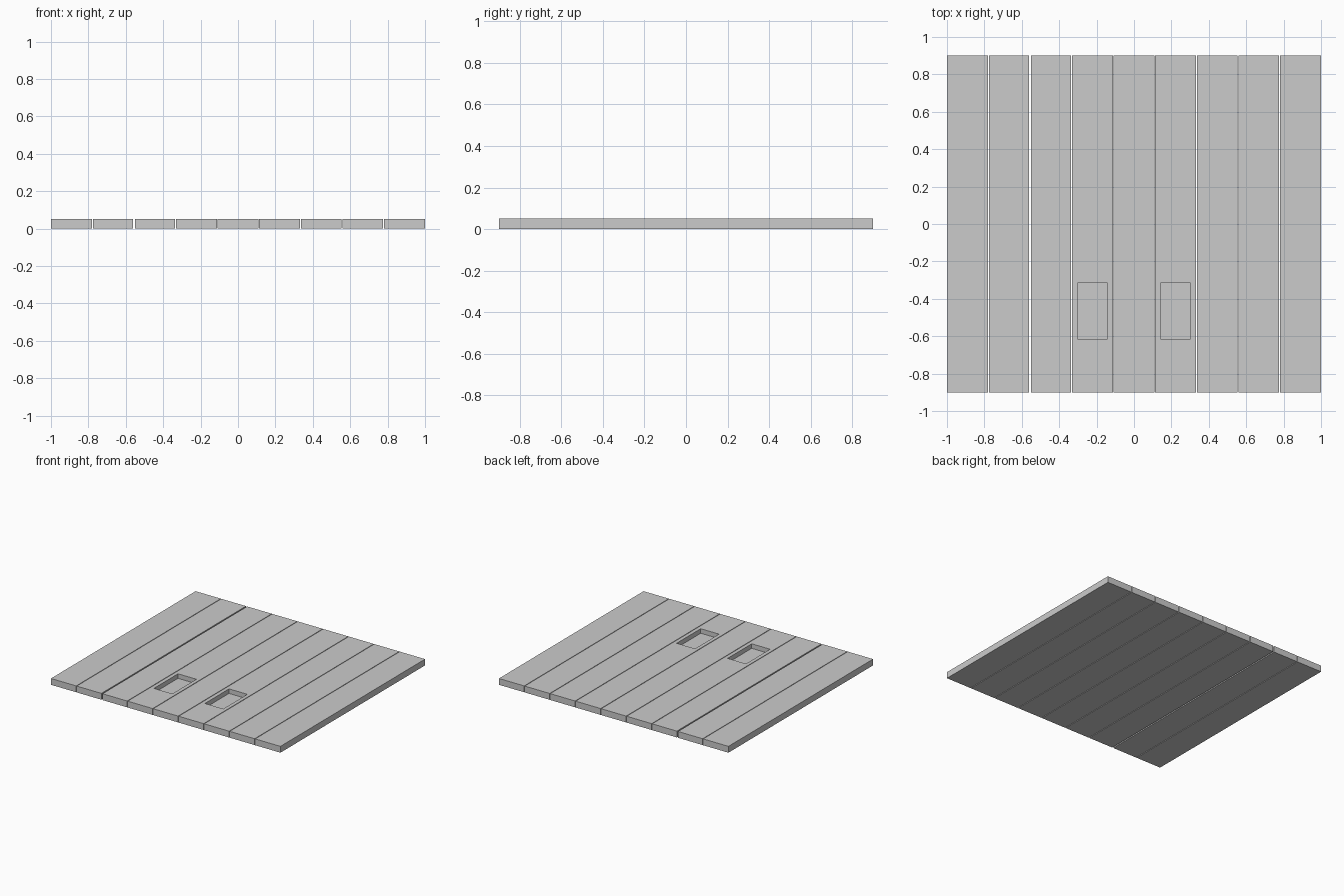
import bpy, bmesh

if "Cube" in bpy.data.objects:
    bpy.data.objects.remove(bpy.data.objects["Cube"])

HEIGHT, HALF_LEN = 0.05, 0.9
PITCH = 2 / 9
POCKET_FLOOR = 0.014


def plank(name, x0, x1, pocket=None):
    """Box plank; pocket = (x0, x1, y0, y1) sinks a recess into its top."""
    xs, ys = [x0, x1], [-HALF_LEN, HALF_LEN]
    bm = bmesh.new()

    def ring(a, b, c, d, z):
        return [bm.verts.new(p) for p in ((a, c, z), (b, c, z), (b, d, z), (a, d, z))]

    def bridge(r, s):
        for i in range(4):
            j = (i + 1) % 4
            bm.faces.new((r[i], r[j], s[j], s[i]))

    bottom = ring(*xs, *ys, 0)
    top = ring(*xs, *ys, HEIGHT)
    bm.faces.new(bottom[::-1])
    bridge(bottom, top)
    if pocket:
        rim = ring(*pocket, HEIGHT)
        floor = ring(*pocket, POCKET_FLOOR)
        bridge(top, rim)
        bridge(rim, floor)
        bm.faces.new(floor)
    else:
        bm.faces.new(top)
    bmesh.ops.recalc_face_normals(bm, faces=bm.faces)
    mesh = bpy.data.meshes.new(name)
    bm.to_mesh(mesh)
    bm.free()
    ob = bpy.data.objects.new(name, mesh)
    bpy.context.collection.objects.link(ob)


# Nine planks with narrow joints; the second joint is slightly wider
gaps = [0, 0.005, 0.01] + [0.005] * 6 + [0]
for i in range(9):
    x0 = -1 + i * PITCH + gaps[i] / 2
    x1 = -1 + (i + 1) * PITCH - gaps[i + 1] / 2
    # Hand-hold recesses in the planks either side of the middle one
    cx = -1 + (i + 0.5) * PITCH
    pocket = (cx - 0.08, cx + 0.08, -0.615, -0.315) if i in (3, 5) else None
    plank(f"floor_plank_{i + 1}", x0, x1, pocket)
